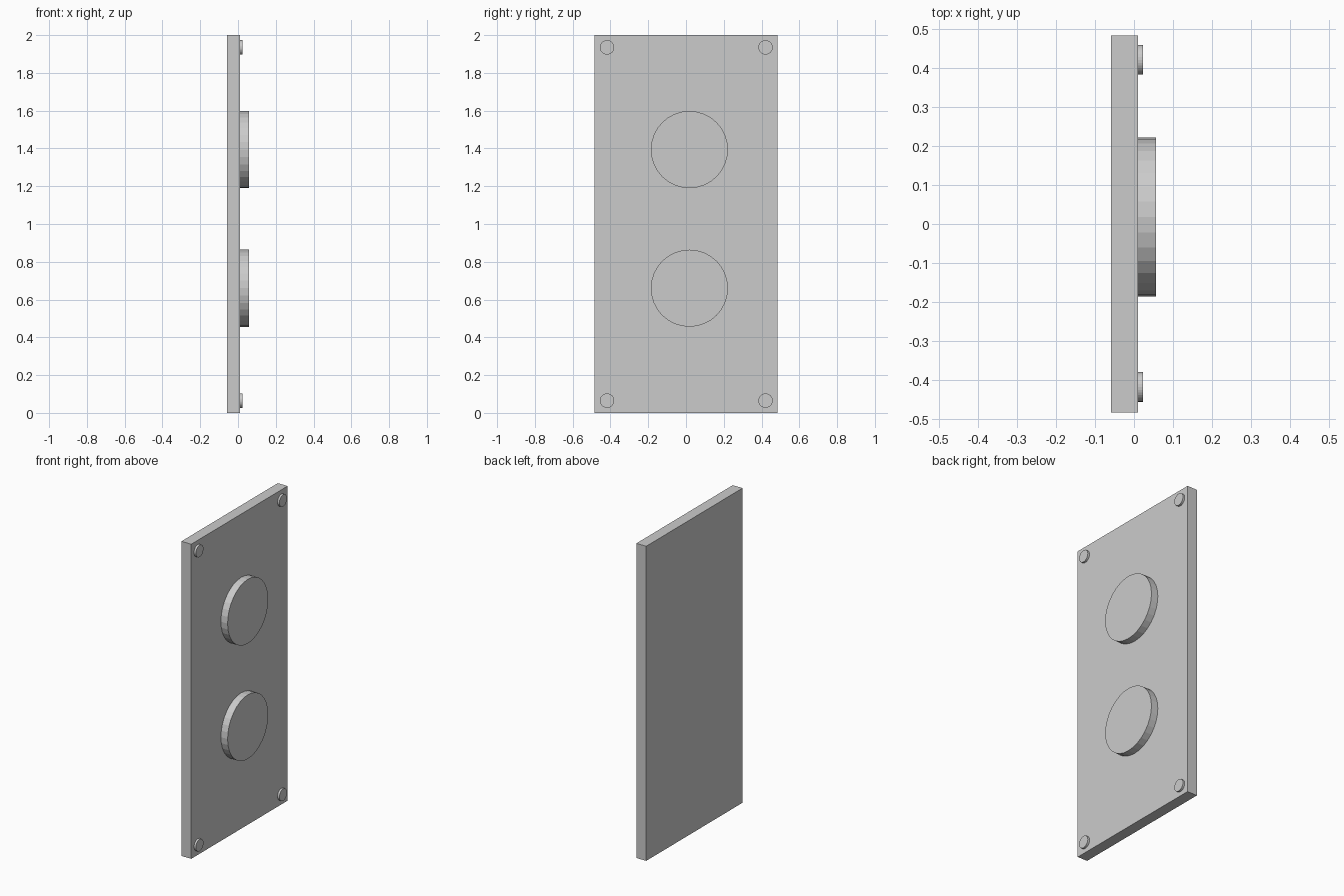
import bpy, math

if "Cube" in bpy.data.objects:
    bpy.data.objects.remove(bpy.data.objects["Cube"])

FACE_X = 0.01  # front surface of the panel


def disc(name, y, z, radius, end_x):
    """Flat-faced disc standing out of the panel along +x."""
    start_x = FACE_X - 0.01
    bpy.ops.mesh.primitive_cylinder_add(
        vertices=32, radius=radius, depth=end_x - start_x,
        location=((start_x + end_x) / 2, y, z), rotation=(0, math.pi / 2, 0))
    bpy.context.object.name = name


# Backing panel
bpy.ops.mesh.primitive_cube_add(size=1, location=((FACE_X - 0.059) / 2, 0, 1))
panel = bpy.context.object
panel.name = "panel"
panel.dimensions = (FACE_X + 0.059, 0.968, 2)
bpy.ops.object.transform_apply(location=False, rotation=False, scale=True)

# Two large round buttons
for name, z in (("lower_button", 0.66), ("upper_button", 1.394)):
    disc(name, 0.018, z, 0.204, 0.057)

# Corner screw heads
for row, z in (("bottom", 0.065), ("top", 1.935)):
    for side, y in (("left", -0.418), ("right", 0.421)):
        disc(f"{row}_{side}_screw", y, z, 0.038, 0.023)
